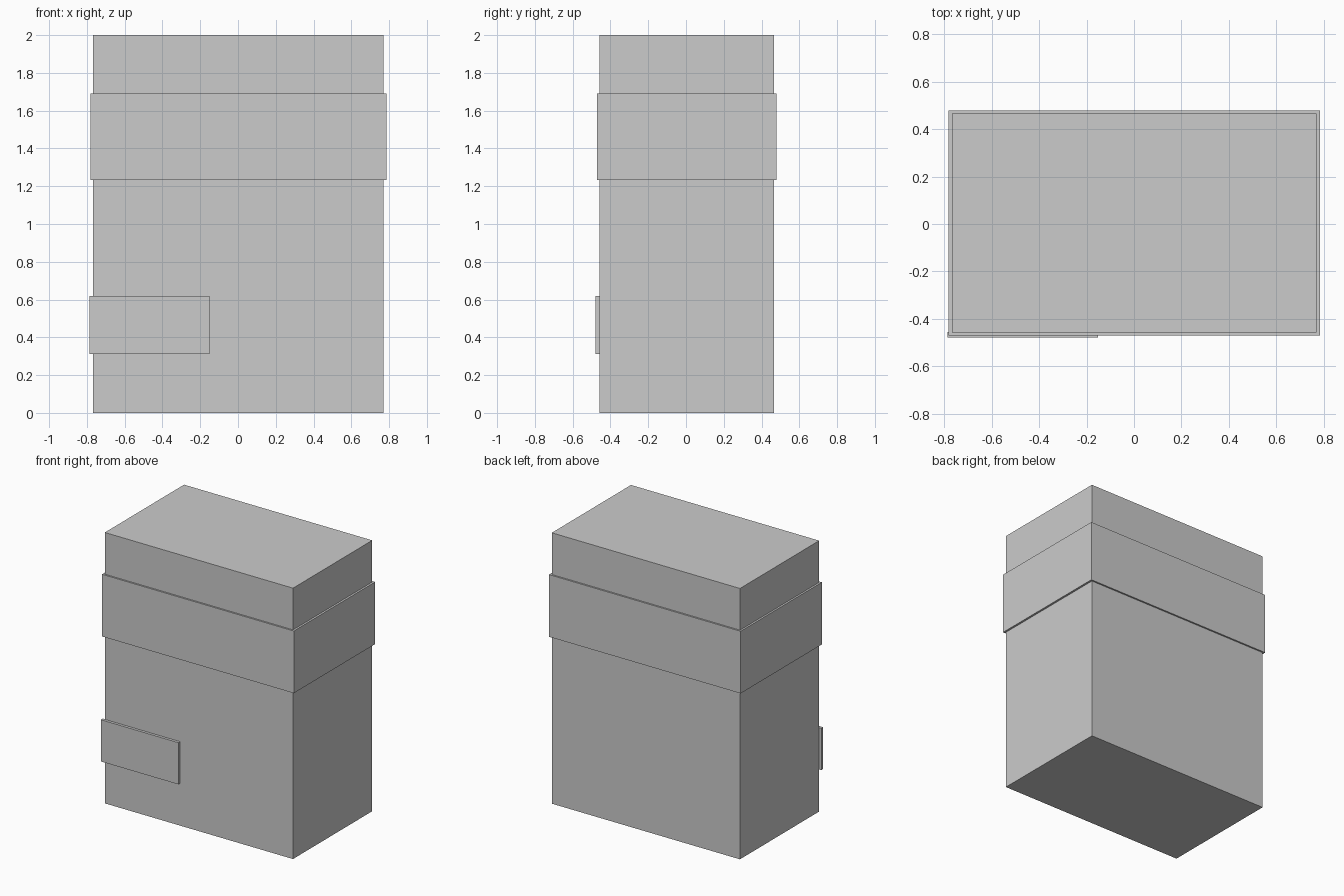
import bpy
import bmesh

default = bpy.data.objects.get("Cube")
if default:
    bpy.data.objects.remove(default, do_unlink=True)

# Single flat colour
grey = bpy.data.materials.new("light_grey")
grey.use_nodes = True
colour = (0.6, 0.6, 0.6, 1)
grey.diffuse_color = colour
grey.node_tree.nodes["Principled BSDF"].inputs["Base Color"].default_value = colour


def add_box(name, low, high):
    """Box spanning two opposite corners, with its origin at its centre."""
    bm = bmesh.new()
    bmesh.ops.create_cube(bm, size=1)
    size = [b - a for a, b in zip(low, high)]
    bmesh.ops.scale(bm, vec=size, verts=bm.verts)
    mesh = bpy.data.meshes.new(name)
    bm.to_mesh(mesh)
    bm.free()
    mesh.materials.append(grey)
    obj = bpy.data.objects.new(name, mesh)
    obj.location = [(a + b) / 2 for a, b in zip(low, high)]
    bpy.context.collection.objects.link(obj)
    return obj


# Tall main body
add_box("body", (-0.767, -0.458, 0), (0.77, 0.466, 2))

# Slightly wider band wrapped around the upper body
add_box("band", (-0.781, -0.47, 1.233), (0.785, 0.478, 1.692))

# Thin plate on the lower front, overhanging the right edge
add_box("front_plate", (-0.786, -0.478, 0.312), (-0.152, -0.456, 0.62))
